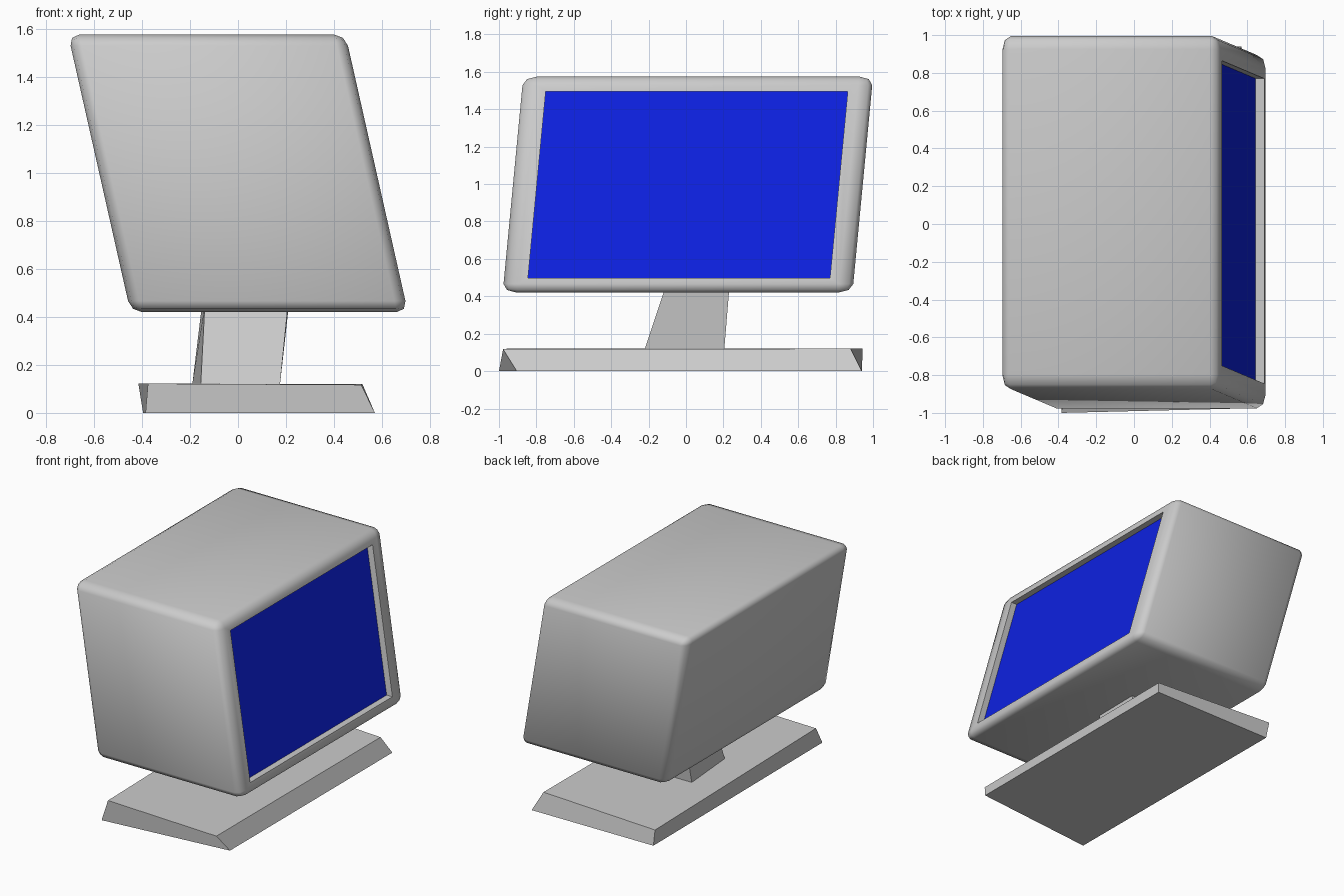
import bpy, bmesh
from mathutils import Matrix, Vector

if "Cube" in bpy.data.objects:
    bpy.data.objects.remove(bpy.data.objects["Cube"])


def make_object(name, bm, mat=None):
    bmesh.ops.recalc_face_normals(bm, faces=bm.faces) if mat is None else None
    me = bpy.data.meshes.new(name)
    bm.to_mesh(me)
    bm.free()
    ob = bpy.data.objects.new(name, me)
    bpy.context.collection.objects.link(ob)
    if mat:
        me.materials.append(mat)
    return ob


def loft(name, lower, upper):
    """Solid between two four-cornered rings."""
    bm = bmesh.new()
    a = [bm.verts.new(p) for p in lower]
    b = [bm.verts.new(p) for p in upper]
    bm.faces.new(a[::-1])
    bm.faces.new(b)
    for i in range(4):
        j = (i + 1) % 4
        bm.faces.new((a[i], a[j], b[j], b[i]))
    return make_object(name, bm)


# Leaning shear that turns a unit cube into the casing
W, D, H = 1.155, 1.87, 1.155
lean = Matrix(((W, 0, -0.26, 0),
               (0, D, 0.11, 0.01),
               (0, 0, H, 0.9975),
               (0, 0, 0, 1)))

# Casing: rounded cube with a recessed opening on the +x side
bm = bmesh.new()
bmesh.ops.create_cube(bm, size=1)
bmesh.ops.bevel(bm, geom=bm.edges[:], offset=0.04, segments=2,
                profile=0.5, affect='EDGES')
face = max(bm.faces, key=lambda f: f.calc_center_median().x)
bmesh.ops.inset_individual(bm, faces=[face], thickness=0.04)
floor = bmesh.ops.extrude_discrete_faces(bm, faces=[face])["faces"][0]
bmesh.ops.translate(bm, verts=floor.verts, vec=(-0.04, 0, 0))
corners = [lean @ v.co for v in floor.verts]
bmesh.ops.delete(bm, geom=[floor], context='FACES_ONLY')
bmesh.ops.transform(bm, matrix=lean, verts=bm.verts)
casing = make_object("casing", bm)
for p in casing.data.polygons:
    p.use_smooth = True
casing.data.set_sharp_from_angle(angle=1.1)

# Blue screen closing the recess
blue = bpy.data.materials.new("screen_blue")
blue.diffuse_color = (0.004, 0.015, 0.75, 1)
blue.use_nodes = True
blue.node_tree.nodes["Principled BSDF"].inputs["Base Color"].default_value = blue.diffuse_color
bm = bmesh.new()
bm.faces.new([bm.verts.new(c) for c in corners])
make_object("screen", bm, blue)

# Neck
loft("neck",
     [(-0.155, -0.22, 0.12), (0.175, -0.22, 0.12),
      (0.175, 0.205, 0.12), (-0.19, 0.205, 0.12)],
     [(-0.138, -0.11, 0.45), (0.208, -0.11, 0.45),
      (0.212, 0.232, 0.45), (-0.15, 0.232, 0.45)])

# Slightly skewed base plate
loft("base",
     [(-0.385, -1.0, 0), (0.57, -0.905, 0),
      (0.57, 0.94, 0), (-0.395, 0.935, 0)],
     [(-0.375, -0.942, 0.122), (0.513, -0.978, 0.117),
      (0.518, 0.88, 0.12), (-0.415, 0.945, 0.122)])
